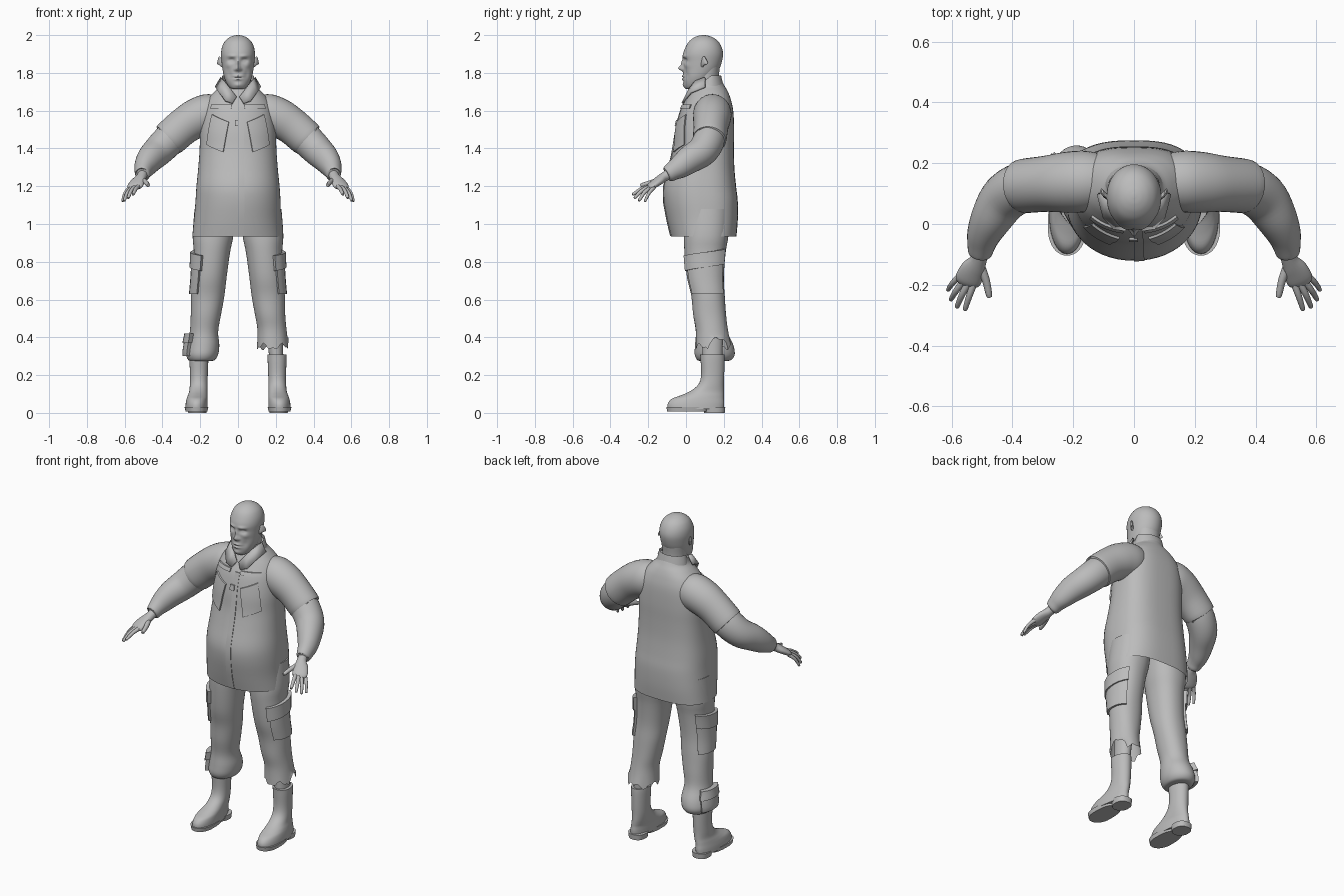
import bpy, bmesh, math
from mathutils import Vector

grey = bpy.data.materials.new("plain grey")
grey.diffuse_color = (0.5, 0.5, 0.5, 1)


def spline(rows, n):
    """Smooth interpolation through rows of numbers."""
    out = []
    for i in range(len(rows) - 1):
        a, b, c, d = (rows[min(max(i + k, 0), len(rows) - 1)] for k in (-1, 0, 1, 2))
        for j in range(n):
            t = j / n
            out.append([q + .5 * t * (r - p + t * (2 * p - 5 * q + 4 * r - s + t * (3 * (q - r) + s - p)))
                        for p, q, r, s in zip(a, b, c, d)])
    return out + [list(rows[-1])]


def skin(name, rings, closed=True, caps=(True, True), angle=40):
    """Skin a stack of point rings."""
    bm = bmesh.new()
    vs = [[bm.verts.new(p) for p in ring] for ring in rings]
    n = len(rings[0])
    for a, b in zip(vs, vs[1:]):
        for i in range(n if closed else n - 1):
            j = (i + 1) % n
            bm.faces.new((a[i], a[j], b[j], b[i]))
    for ring, cap in zip((vs[0], vs[-1]), caps):
        if cap and closed:
            bm.faces.new(ring)
    bmesh.ops.recalc_face_normals(bm, faces=bm.faces)
    me = bpy.data.meshes.new(name)
    bm.to_mesh(me)
    bm.free()
    me.materials.append(grey)
    ob = bpy.data.objects.new(name, me)
    bpy.context.collection.objects.link(ob)
    bpy.ops.object.select_all(action='DESELECT')
    ob.select_set(True)
    bpy.context.view_layer.objects.active = ob
    bpy.ops.object.shade_smooth_by_angle(angle=math.radians(angle))
    return ob


def section(row, a, off=0, wide=.5):
    """Point on a horizontal cross-section: z, centre x, half width, front y, back y, back squareness."""
    z, cx, rx, yf, yb, p = row
    yc = yf + (yb - yf) * wide
    c, s = math.cos(a), math.sin(a)
    e = 2 / (p if s > 0 else 2.1)
    x = math.copysign(abs(c) ** e, c) * (rx + off)
    y = math.copysign(abs(s) ** e, s) * ((yb - yc if s > 0 else yc - yf) + off)
    return Vector((cx + x, yc + y, z))


def loft(name, rows, n=4, sides=40, wide=.5, caps=(True, True), shape=None, angle=40):
    rings = [[section(r, math.tau * i / sides, 0, wide) for i in range(sides)] for r in spline(rows, n)]
    if shape:
        rings = [[shape(p, k) for p in ring] for k, ring in enumerate(rings)]
    return skin(name, rings, caps=caps, angle=angle)


def row_at(rows, z):
    fine = sorted(spline(rows, 8))
    for a, b in zip(fine, fine[1:]):
        if a[0] <= z <= b[0]:
            t = (z - a[0]) / max(b[0] - a[0], 1e-6)
            return [p + (q - p) * t for p, q in zip(a, b)]
    return fine[-1]


def patch(name, rows, z0, z1, a0, a1, off, wide=.5, slope=0, skew=0):
    """Raised panel that follows a lofted surface; angles in degrees, -90 is the front."""
    ts = [0] + [i / 8 for i in range(9)] + [1]
    rings = []
    for i, u in enumerate(ts):
        ring = []
        for j, v in enumerate(ts):
            edge = i in (0, 10) or j in (0, 10)
            z = z0 + (z1 - z0) * u + slope * (v - .5)
            a = math.radians(a0 + (a1 - a0) * v + skew * (u - .5))
            ring.append(section(row_at(rows, z), a, -.004 if edge else off, wide))
        rings.append(ring)
    return skin(name, rings, closed=False, angle=35)


def tube(name, pts, n=4, sides=20, caps=(True, True)):
    """Tube along rows of x, y, z, half width, half height."""
    rows = spline(pts, n)
    rings = []
    for i, r in enumerate(rows):
        t = (Vector(rows[min(i + 1, len(rows) - 1)][:3]) - Vector(rows[max(i - 1, 0)][:3])).normalized()
        side = t.cross(Vector((0, 0, 1))).normalized()
        up = side.cross(t)
        rings.append([Vector(r[:3]) + side * math.cos(math.tau * k / sides) * r[3]
                      + up * math.sin(math.tau * k / sides) * r[4] for k in range(sides)])
    return skin(name, rings, caps=caps)


# Coat: open hem, belly forward, flat back, sloping shoulders
coat = [(.935, -.005, .237, -.08, .267, 2.8), (1.02, -.004, .23, -.1, .274, 2.8), (1.12, 0, .225, -.118, .274, 2.8),
        (1.2, 0, .22, -.118, .265, 2.8), (1.3, 0, .21, -.092, .256, 2.8), (1.4, 0, .203, -.068, .254, 2.8),
        (1.5, 0, .2, -.055, .255, 2.8), (1.6, 0, .185, -.03, .25, 2.8), (1.66, 0, .16, .0, .237, 2.6),
        (1.70, 0, .125, .02, .222, 2.3), (1.73, 0, .095, .035, .205, 2), (1.76, 0, .085, .045, .188, 2)]
loft("coat", coat, sides=56, caps=(False, True))
patch("coat_placket", coat, .937, 1.62, -90, -82, .004)
patch("placket_badge", coat, 1.52, 1.55, -94, -87, .009)
for s, side in ((-1, "right"), (1, "left")):
    def span(a, b):
        return (-90 + s * a, -90 + s * b)
    patch("chest_pocket_" + side, coat, 1.4, 1.56, *span(17, 48), .008, slope=.04, skew=-s * 8)
    patch("name_strip_" + side, coat, 1.612, 1.632, *span(10, 50), .008)
    # Collar leaf
    leaf = [[(0, .075 - .02, 1.762), (.008, -.002, 1.67)], [(.012, .03, 1.742), (.025, -.022, 1.66)]]
    top = [(.088, .1, 1.775), (.07, .05, 1.755), (.04, .02, 1.715), (.008, .0, 1.672)]
    low = [(.118, .1, 1.725), (.1, .025, 1.695), (.068, -.012, 1.652), (.03, -.018, 1.638)]
    ob = skin("collar_" + side, [[(s * x, y, z) for x, y, z in r] for r in (top, low)], closed=False)
    m = ob.modifiers.new("thickness", 'SOLIDIFY')
    m.thickness, m.offset = .012, 0
# Standing back collar
loft("back_collar", [(1.70, 0, .1, .04, .208, 2), (1.74, 0, .093, .05, .197, 2), (1.785, 0, .084, .06, .186, 2)],
     caps=(False, False), shape=lambda p, k: p - Vector((0, 0, max(0, .13 - p.y) * .9)))

# Neck and head
loft("neck", [(1.6, 0, .075, .03, .18, 2), (1.72, 0, .07, .035, .176, 2), (1.78, 0, .07, .04, .174, 2),
              (1.84, 0, .072, .06, .18, 2)])
features = [(0, 1.824, .012, .013, -.026), (0, 1.85, .009, .022, -.012), (.014, 1.818, .008, .008, -.008),
            (.034, 1.866, .017, .011, .014), (.034, 1.864, .009, .005, -.006), (.032, 1.889, .022, .008, -.007),
            (0, 1.783, .02, .006, -.008), (0, 1.775, .026, .003, .005), (0, 1.766, .018, .006, -.008),
            (0, 1.735, .02, .012, -.007), (.052, 1.84, .015, .014, -.005), (.045, 1.79, .014, .022, .006)]


def face(p, k):
    """Push front points in and out to shape the features."""
    if p.y < .07:
        p.y += sum(d * math.exp(-((abs(p.x) - x) / w) ** 2 - ((p.z - z) / h) ** 2) for x, z, w, h, d in features)
    return p


loft("head", [(1.714, 0, .022, .002, .05, 2), (1.722, 0, .042, -.006, .085, 2), (1.745, 0, .06, -.012, .12, 2),
              (1.78, 0, .074, -.015, .15, 2), (1.82, 0, .082, -.013, .176, 2), (1.86, 0, .087, -.014, .19, 2),
              (1.9, 0, .09, -.015, .196, 2), (1.935, 0, .085, -.003, .189, 2), (1.965, 0, .071, .015, .172, 2),
              (1.985, 0, .05, .039, .148, 2), (1.996, 0, .027, .064, .12, 2), (2.0, 0, .006, .086, .1, 2)],
     n=8, sides=96, shape=face, angle=60)

# Leg cross-sections, drawn for the left side and mirrored by the sign of x
leg = [(1.08, .12, .11, 0, .235, 2.2), (.94, .132, .108, -.01, .225, 2.2), (.85, .138, .096, -.008, .21, 2.2),
       (.72, .15, .09, .005, .2, 2.2), (.62, .16, .088, .028, .205, 2.2), (.52, .17, .08, .038, .212, 2.2)]
bloused = leg + [(.43, .18, .075, .052, .22, 2), (.36, .184, .085, .048, .25, 2), (.31, .19, .085, .046, .258, 2),
                 (.28, .193, .07, .06, .24, 2), (.275, .196, .05, .08, .21, 2)]
torn = leg + [(.44, .18, .077, .052, .222, 2), (.35, .184, .083, .052, .24, 2)]


def ragged(p, k):
    """Uneven hem with a notch at the outer back."""
    if p.z < .40:
        a = math.atan2(p.y - .14, p.x - .184)
        p.z += (.4 - p.z) * (.25 * math.sin(5 * a) + .15 * math.sin(11 * a) + (.7 if -.2 < a < .9 else 0))
    return p


for s, side in ((-1, "right"), (1, "left")):
    def flip(rows):
        return [(r[0], s * r[1]) + r[2:] for r in rows]

    def arc(a, b):
        return (a, b) if s > 0 else (180 - a, 180 - b)

    # Trousers, thigh pocket with slanted flap, knee seam
    rows = flip(torn if s > 0 else bloused)
    loft("trouser_leg_" + side, rows, caps=(True, s < 0), shape=ragged if s > 0 else None)
    patch("thigh_pocket_" + side, rows, .63, .82, *arc(-55, 55), .012)
    patch("pocket_flap_" + side, rows, .77, .85, *arc(-62, 55), .02, slope=.035)
    if s < 0:
        patch("ankle_pouch", rows, .3, .41, *arc(-40, 40), .02)
        patch("ankle_pouch_flap", rows, .37, .42, *arc(-45, 45), .028)
    else:
        loft("inner_cuff", [(.26, .205, .036, .09, .19, 2), (.48, .19, .045, .08, .2, 2)])

    # Boot: shaft, foot, sole and heel
    loft("boot_" + side, flip([(.31, .207, .05, .075, .203, 2), (.28, .207, .05, .077, .204, 2),
                               (.2, .207, .047, .08, .202, 2), (.15, .208, .047, .065, .2, 2),
                               (.115, .21, .048, .022, .2, 2), (.092, .214, .052, -.03, .2, 2),
                               (.075, .217, .055, -.075, .2, 2), (.05, .219, .058, -.096, .202, 2),
                               (.02, .22, .059, -.098, .2, 2)]), wide=.42)
    loft("sole_" + side, flip([(.008, .22, .058, -.1, .115, 3), (.032, .22, .063, -.104, .12, 3)]), n=1, wide=.4)
    loft("heel_" + side, flip([(0, .215, .048, .095, .205, 2.4), (.032, .215, .052, .09, .208, 2.4)]), n=1)

    # Sleeves: wide upper layer over a lower sleeve
    def arm(rows):
        return [(s * r[0],) + r[1:] for r in rows]

    tube("upper_sleeve_" + side, arm([(.08, .14, 1.6, .08, .08), (.15, .14, 1.585, .1, .105), (.22, .137, 1.56, .1, .104),
                                      (.29, .132, 1.515, .092, .098), (.362, .125, 1.452, .089, .095),
                                      (.366, .124, 1.448, .082, .086)]), sides=32)
    tube("lower_sleeve_" + side, arm([(.3, .132, 1.505, .08, .085), (.37, .12, 1.44, .083, .087),
                                      (.425, .085, 1.385, .08, .082), (.465, .025, 1.345, .07, .075),
                                      (.492, -.03, 1.305, .057, .063), (.502, -.07, 1.28, .046, .05),
                                      (.506, -.095, 1.263, .039, .043), (.507, -.1, 1.26, .03, .033)]), sides=32)
    # Hand
    tube("palm_" + side, arm([(.5, -.07, 1.275, .028, .03), (.51, -.115, 1.25, .027, .025), (.53, -.15, 1.225, .04, .022),
                              (.546, -.185, 1.2, .043, .018), (.552, -.2, 1.19, .03, .01)]))
    fingers = {"thumb": ((.505, -.14, 1.232), (.487, -.185, 1.22), (.476, -.236, 1.205), .013),
               "index": ((.523, -.185, 1.203), (.541, -.235, 1.186), (.555, -.279, 1.158), .0105),
               "middle": ((.541, -.188, 1.199), (.565, -.232, 1.177), (.581, -.27, 1.14), .0105),
               "ring": ((.558, -.185, 1.194), (.585, -.22, 1.167), (.601, -.247, 1.126), .01),
               "little": ((.572, -.17, 1.193), (.597, -.195, 1.165), (.611, -.216, 1.123), .009)}
    for name, (a, b, c, r) in fingers.items():
        end = tuple(q + (q - p) * .08 for p, q in zip(b, c))
        tube(name + "_finger_" + side, arm([a + (r * 1.2, r * 1.2), b + (r, r), c + (r * .75, r * .75),
                                            end + (r * .2, r * .2)]), sides=12)
    # Ear
    tube("ear_" + side, arm([(.08, .085, 1.836, .006, .01), (.09, .09, 1.85, .008, .014), (.1, .1, 1.864, .007, .024),
                             (.104, .108, 1.87, .003, .02)]), sides=16)
